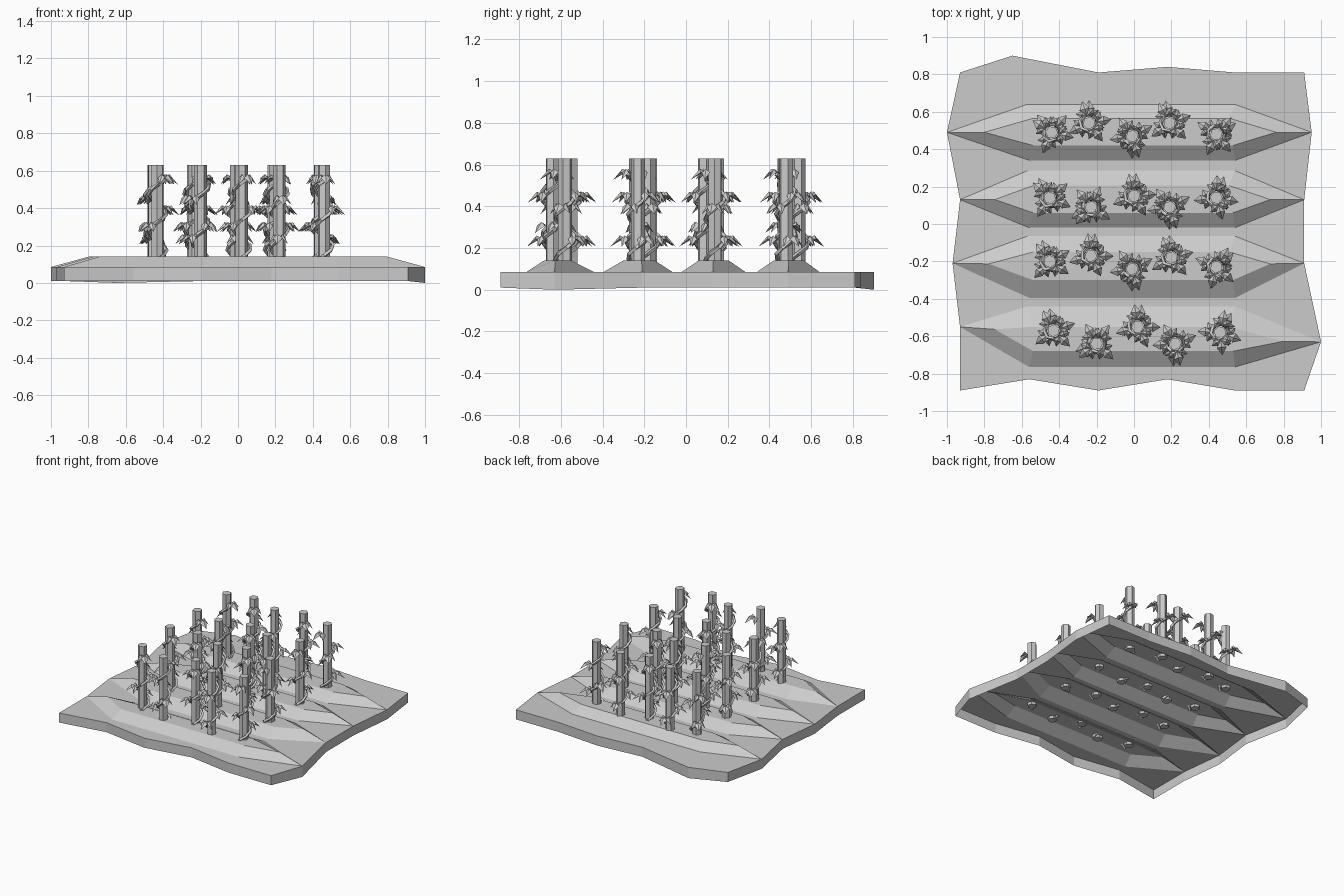
import bpy, bmesh
from math import sin, cos, pi, radians
from mathutils import Vector, Matrix

if "Cube" in bpy.data.objects:
    bpy.data.objects.remove(bpy.data.objects["Cube"])

def make_object(name, bm):
    bmesh.ops.recalc_face_normals(bm, faces=bm.faces)
    me = bpy.data.meshes.new(name)
    bm.to_mesh(me)
    bm.free()
    ob = bpy.data.objects.new(name, me)
    bpy.context.collection.objects.link(ob)
    return ob

# Ploughed soil: wavy slab, open underneath, with four flat-topped ridges
TOP, CREST, BOT = 0.085, 0.14, 0.01
front = [(-.93, -.89), (-.56, -.83), (-.19, -.89), (.18, -.83), (.54, -.89), (.91, -.89)]
back = [(-.93, .81), (-.65, .90), (-.19, .81), (.18, .84), (.54, .81), (.91, .81)]
# left tip, right tip, base y low/high, crest y low/high
ridges = [((-.93, -.55), (1.0, -.63), -.765, -.44, -.68, -.55),
          ((-.97, -.21), (.91, -.21), -.395, -.065, -.30, -.15),
          ((-.93, .13), (.91, .13), -.02, .285, .06, .205),
          ((-1.0, .49), (.95, .49), .34, .64, .42, .565)]

bm = bmesh.new()
vert = lambda p, z: bm.verts.new((p[0], p[1], z))
prev = [vert(p, TOP) for p in front]
outline = list(prev)
left = []
for (lt, rt, y0, y1, c0, c1) in ridges:
    L, R = vert(lt, TOP), vert(rt, TOP)
    lo = [vert((x, y0), TOP) for x in (-.56, .54)]
    hi = [vert((x, y1), TOP) for x in (-.57, .54)]
    base = [L] + lo + [R] + hi[::-1]
    cl = (lt[0] * .8, lt[1] * .8 + (c0 + c1) * .1)
    cr = (rt[0] * .8, rt[1] * .8 + (c0 + c1) * .1)
    crest = [vert(p, CREST) for p in
             (cl, (-.54, c0), (.53, c0), cr, (.51, c1), (-.54, c1))]
    bm.faces.new(crest)
    for i in range(6):
        j = (i + 1) % 6
        bm.faces.new((base[i], base[j], crest[j], crest[i]))
    bm.faces.new(prev + [R] + lo[::-1] + [L])     # furrow before the ridge
    prev = [L] + hi + [R]
    outline.append(R)
    left.append(L)
last = [vert(p, TOP) for p in back]
bm.faces.new(prev + last[::-1])
outline += last[::-1] + left[::-1]
low = []
for v in outline:
    dip = v.co.x > .99 or v.co.y > .89
    low.append(bm.verts.new((v.co.x, v.co.y, 0 if dip else BOT)))
for i in range(len(outline)):
    j = (i + 1) % len(outline)
    bm.faces.new((outline[i], outline[j], low[j], low[i]))
make_object("soil_bed", bm)

# Pieces of one climbing plant
def tube(bm, path, r, n):
    rings = []
    for k, p in enumerate(path):
        d = (path[min(k + 1, len(path) - 1)] - path[max(k - 1, 0)]).normalized()
        a = d.cross(Vector((.3, 1, 0))).normalized()
        b = d.cross(a)
        rings.append([bm.verts.new(p + r * (a * cos(2 * pi * i / n) + b * sin(2 * pi * i / n)))
                      for i in range(n)])
    for s, t in zip(rings, rings[1:]):
        for i in range(n):
            j = (i + 1) % n
            bm.faces.new((s[i], s[j], t[j], t[i]))
    bm.faces.new(rings[0][::-1])
    bm.faces.new(rings[-1])

def leaf(bm, origin, ang):
    """Three drooping folded lobes fanned around the stalk end."""
    for turn, size in ((0, .082), (62, .06), (-62, .06)):
        m = Matrix.Translation(origin) @ Matrix.Rotation(ang + radians(turn), 4, 'Z')
        w = size * .32
        pts = [(0, 0, .0), (size * .5, -w, .0), (size, 0, -.035), (size * .5, w, .0),
               (size * .45, 0, .018), (size * .4, 0, -.006)]
        v = [bm.verts.new(m @ Vector(p)) for p in pts]
        for i in range(4):
            j = (i + 1) % 4
            bm.faces.new((v[i], v[j], v[4]))
            bm.faces.new((v[j], v[i], v[5]))

def helix(z, r=.05):
    a = radians(144) * (z - .23) / .08
    return Vector((r * cos(a), r * sin(a), z)), a

def plant_mesh():
    bm = bmesh.new()
    tube(bm, [Vector((0, 0, .12)), Vector((0, 0, .63))], .034, 6)      # pole
    tube(bm, [helix(.12 + .435 * i / 16, .048)[0] for i in range(17)], .011, 4)  # vine
    for z in (.23, .295, .385, .44, .55):                             # leaves
        p, a = helix(z, .04)
        leaf(bm, p + Vector((0, 0, .012)), a)
    return bm

# Plants in rows: x, y, rotation in degrees
plants = [
    [(-.43, -.57, 100), (-.20, -.64, 200), (.02, -.55, 80), (.22, -.64, 265), (.46, -.58, 60)],
    [(-.45, -.20, 110), (-.23, -.17, 80), (-.01, -.24, 270), (.20, -.18, 95), (.44, -.23, 40)],
    [(-.45, .14, 120), (-.23, .09, 210), (.0, .15, 85), (.19, .09, 270), (.44, .14, 70)],
    [(-.44, .49, 130), (-.24, .54, 90), (-.01, .47, 270), (.19, .54, 100), (.44, .48, 30)]]
proto = make_object("climbing_plant", plant_mesh())
for row in plants:
    for x, y, rot in row:
        ob = proto.copy()
        ob.location = (x, y, 0)
        ob.rotation_euler.z = radians(rot)
        bpy.context.collection.objects.link(ob)
bpy.data.objects.remove(proto)
